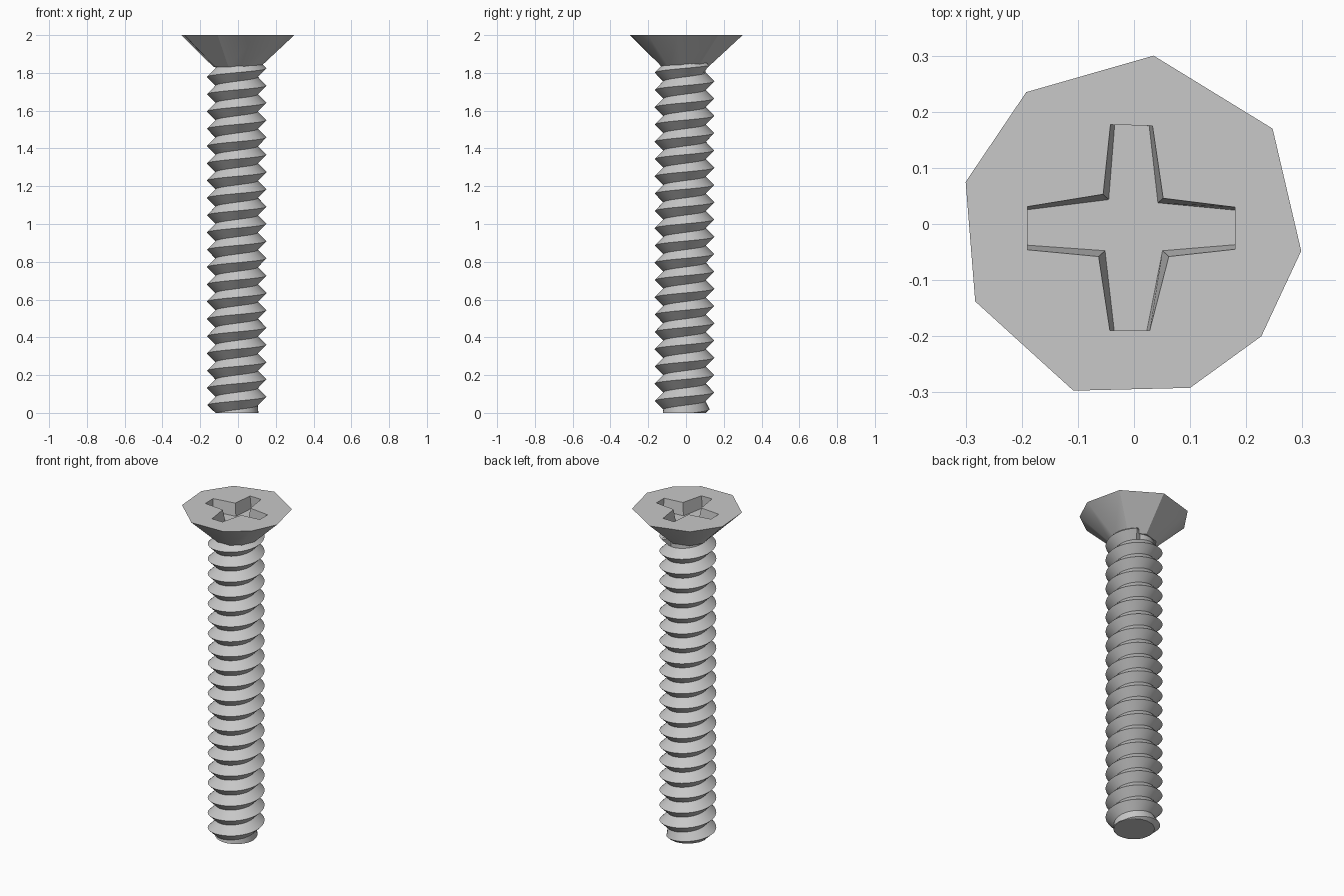
import bpy, bmesh, math

cube = bpy.data.objects.get("Cube")
if cube:
    bpy.data.objects.remove(cube, do_unlink=True)

steel = bpy.data.materials.new("plain_steel")
steel.use_nodes = True
STEEL = (0.58, 0.58, 0.58, 1)
steel.diffuse_color = STEEL
steel.node_tree.nodes["Principled BSDF"].inputs["Base Color"].default_value = STEEL

CX, CY = -0.007, -0.008          # shank axis
PITCH, TURN = 0.0915, 32         # thread pitch and segments per turn
ROOT, CREST, TIP = 0.112, 0.158, 0.115


def finish(name, bm, angle=30):
    """Turn a bmesh into a steel object with sharp edges kept."""
    mesh = bpy.data.meshes.new(name)
    bm.to_mesh(mesh)
    bm.free()
    mesh.materials.append(steel)
    obj = bpy.data.objects.new(name, mesh)
    bpy.context.collection.objects.link(obj)
    bpy.ops.object.select_all(action='DESELECT')
    obj.select_set(True)
    bpy.context.view_layer.objects.active = obj
    bpy.ops.object.shade_smooth_by_angle(angle=math.radians(angle))
    return obj


def ring(bm, points, z):
    return [bm.verts.new((x, y, z)) for x, y in points]


def bridge(bm, low, high):
    n = len(low)
    for i in range(n):
        j = (i + 1) % n
        bm.faces.new((low[i], low[j], high[j], high[i]))


# Threaded shank: a V profile swept up a right-hand helix
def thread_vert(bm, step, radius, lift):
    a = math.tau * step / TURN
    z = min(max(lift + PITCH * step / TURN, 0), 1.87)
    radius = min(radius, TIP + z)            # chamfered end
    if z > 1.84:
        radius = ROOT                        # run-out inside the head
    return bm.verts.new((CX + radius * math.cos(a), CY + radius * math.sin(a), z))


bm = bmesh.new()
start, stop = -2 * TURN, 22 * TURN
crest_lift = 0.04 - PITCH / 2
roots = [thread_vert(bm, s, ROOT, crest_lift - PITCH / 2) for s in range(start, stop)]
crests = [thread_vert(bm, s, CREST, crest_lift) for s in range(start, stop)]
for i in range(len(roots) - TURN - 1):
    for lo, hi, k in ((roots, crests, 0), (crests, roots, TURN)):
        quad = (lo[i], lo[i + 1], hi[i + k + 1], hi[i + k])
        heights = [v.co.z for v in quad]
        if max(heights) > 0 and min(heights) < 1.87:
            bm.faces.new(quad)
bmesh.ops.delete(bm, geom=[v for v in bm.verts if not v.link_faces], context='VERTS')
bmesh.ops.dissolve_degenerate(bm, edges=bm.edges[:], dist=1e-5)
finish("threaded_shank", bm)

# Flat end of the shank
bm = bmesh.new()
end = [(CX + TIP * math.cos(math.tau * i / 16), CY + TIP * math.sin(math.tau * i / 16))
       for i in range(16)]
bm.faces.new(list(reversed(ring(bm, end, 0))))
finish("shank_end", bm)

# Countersunk head: uneven nine-sided rim, tapering to the shank
rim = [(0.298, -0.048), (0.247, 0.17), (0.035, 0.3), (-0.192, 0.235), (-0.3, 0.075),
       (-0.283, -0.138), (-0.108, -0.297), (0.1, -0.292), (0.227, -0.2)]
neck = []
for x, y in rim:
    a = math.atan2(y, x)
    neck.append((CX + 0.125 * math.cos(a), CY + 0.125 * math.sin(a)))

# Cross recess: outline at the top and a slightly narrower floor
slot = [(0.18, -0.045), (0.18, 0.03), (0.052, 0.046), (0.033, 0.175),
        (-0.042, 0.177), (-0.055, 0.053), (-0.19, 0.031), (-0.19, -0.046),
        (-0.063, -0.058), (-0.043, -0.19), (0.028, -0.19), (0.062, -0.058)]
floor = []
for x, y in slot:
    along_x, along_y = abs(x) > 0.1, abs(y) > 0.1
    floor.append((x if along_x else x * 0.82, y if along_y else y * 0.82))

bm = bmesh.new()
rim_ring = ring(bm, rim, 2)
neck_ring = ring(bm, neck, 1.83)
slot_ring = ring(bm, slot, 2)
floor_ring = ring(bm, floor, 1.925)
bridge(bm, neck_ring, rim_ring)
bm.faces.new(list(reversed(neck_ring)))
bridge(bm, slot_ring, floor_ring)
bm.faces.new(floor_ring)
top_edges = [bm.edges.get((r[i - 1], r[i])) for r in (rim_ring, slot_ring) for i in range(len(r))]
bmesh.ops.triangle_fill(bm, edges=top_edges, use_beauty=True, normal=(0, 0, 1))
bmesh.ops.recalc_face_normals(bm, faces=bm.faces[:])
finish("countersunk_head", bm)
